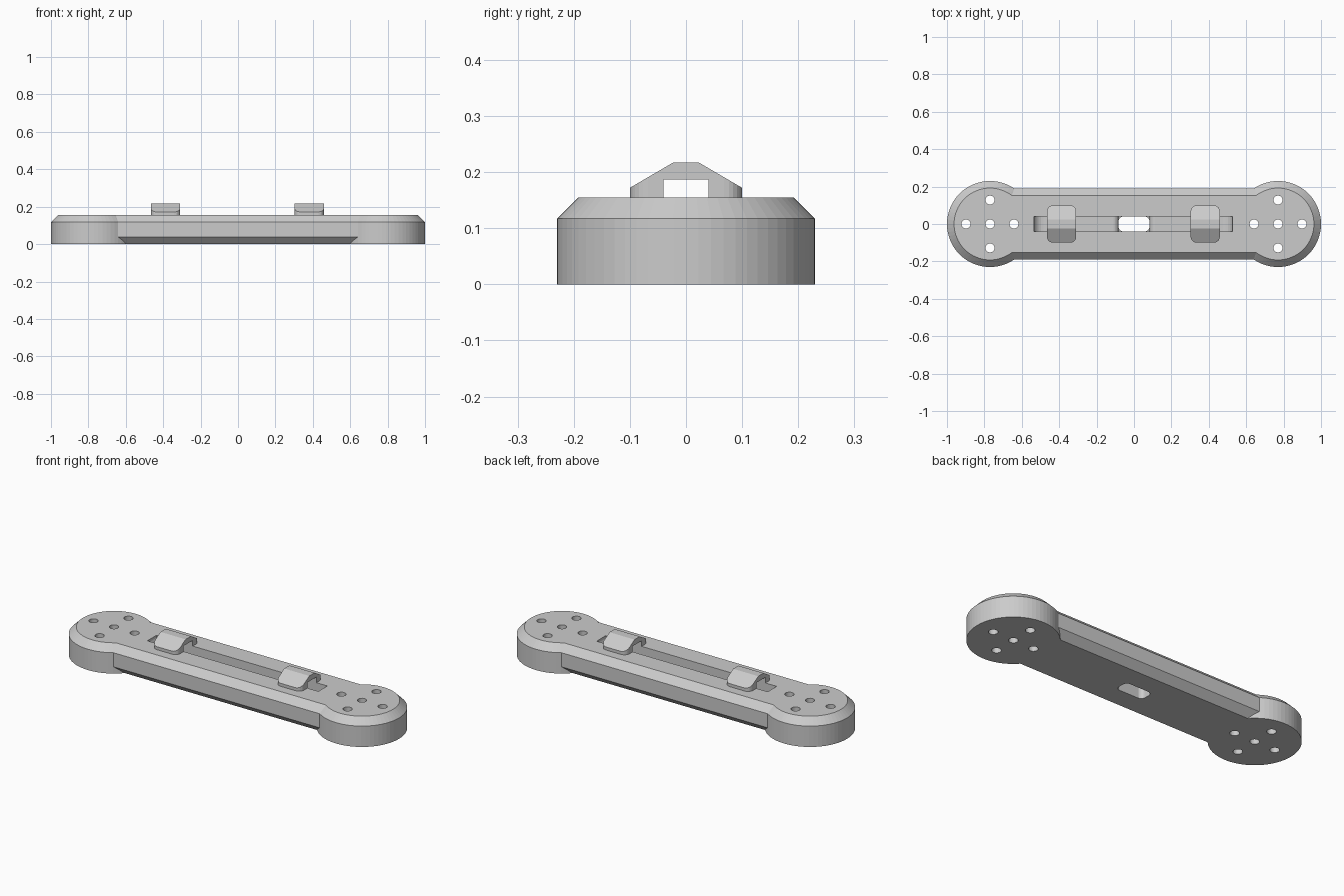
import bpy
import bmesh
from math import cos, sin, pi, radians

if "Cube" in bpy.data.objects:
    bpy.data.objects.remove(bpy.data.objects["Cube"], do_unlink=True)

grey = bpy.data.materials.new("light_grey")
grey.use_nodes = True
GREY = (0.6, 0.6, 0.6, 1)
grey.diffuse_color = GREY
grey.node_tree.nodes["Principled BSDF"].inputs["Base Color"].default_value = GREY

TOP, CHAMFER = 0.155, 0.038
DISC_X, DISC_R, BAR_Y = 0.77, 0.23, 0.19
GROOVE_Y, FLOOR = 0.04, 0.105


def add_object(name, bm):
    bmesh.ops.recalc_face_normals(bm, faces=bm.faces)
    mesh = bpy.data.meshes.new(name)
    bm.to_mesh(mesh)
    bm.free()
    mesh.materials.append(grey)
    obj = bpy.data.objects.new(name, mesh)
    bpy.context.collection.objects.link(obj)
    return obj


def prism(name, outline, low, high, axis):
    """Extrude a 2D outline along x, y or z."""
    place = {"x": lambda a, b, t: (t, a, b),
             "y": lambda a, b, t: (a, t, b),
             "z": lambda a, b, t: (a, b, t)}[axis]
    bm = bmesh.new()
    face = bm.faces.new([bm.verts.new(place(a, b, low)) for a, b in outline])
    grown = bmesh.ops.extrude_face_region(bm, geom=[face])
    verts = [g for g in grown["geom"] if isinstance(g, bmesh.types.BMVert)]
    bmesh.ops.translate(bm, verts=verts, vec=place(0, 0, high - low))
    return add_object(name, bm)


def arc(cx, cy, r, start, end, steps):
    angles = [radians(start + (end - start) * i / steps) for i in range(steps + 1)]
    return [(cx + r * cos(a), cy + r * sin(a)) for a in angles]


def rounded_rect(cx, hx, hy, r):
    pts = []
    for k, (sx, sy) in enumerate([(1, 1), (-1, 1), (-1, -1), (1, -1)]):
        pts += arc(cx + sx * (hx - r), sy * (hy - r), r, 90 * k, 90 * k + 90, 6)
    return pts


def boolean(target, tool, operation):
    """Apply a boolean and throw the tool away."""
    mod = target.modifiers.new(operation.lower(), "BOOLEAN")
    mod.operation, mod.object, mod.solver = operation, tool, "EXACT"
    graph = bpy.context.evaluated_depsgraph_get()
    graph.update()
    mesh = bpy.data.meshes.new_from_object(target.evaluated_get(graph))
    target.modifiers.clear()
    target.data = mesh
    bpy.data.objects.remove(tool, do_unlink=True)


def chamfered_disc(x):
    bm = bmesh.new()
    profile = [(DISC_R, 0), (DISC_R, TOP - CHAMFER), (DISC_R - CHAMFER, TOP)]
    n = 64
    rings = [[bm.verts.new((x + r * cos(2 * pi * i / n), r * sin(2 * pi * i / n), z))
              for i in range(n)] for r, z in profile]
    for a, b in zip(rings, rings[1:]):
        for i in range(n):
            j = (i + 1) % n
            bm.faces.new((a[i], a[j], b[j], b[i]))
    bm.faces.new(rings[0])
    bm.faces.new(rings[-1])
    return add_object("end_disc", bm)


# Bar with chamfered long edges, joined to a disc at each end
inner = BAR_Y - CHAMFER
half = [(inner, 0), (BAR_Y, CHAMFER), (BAR_Y, TOP - CHAMFER), (inner, TOP)]
body = prism("body", half + [(-y, z) for y, z in reversed(half)], -DISC_X, DISC_X, "x")
for side in (-1, 1):
    boolean(body, chamfered_disc(side * DISC_X), "UNION")

# Cable groove with curved ends, rolling over into the middle slot
r_end, r_roll, slot_x = 0.05, 0.03, 0.083


def groove_side(end):
    pts = [(end, TOP + 0.05)] + arc(end - r_end, TOP, r_end, 0, -90, 6)
    return pts + arc(slot_x + r_roll, FLOOR - r_roll, r_roll, 90, 180, 6)


left = [(-x, z) for x, z in reversed(groove_side(0.535))]
groove = prism("groove_cutter", groove_side(0.527) + left, -GROOVE_Y, GROOVE_Y, "y")
boolean(body, groove, "DIFFERENCE")
slot = prism("slot_cutter", rounded_rect(0, slot_x, GROOVE_Y - 0.0005, 0.025), -0.1, 0.1, "z")
boolean(body, slot, "DIFFERENCE")

# Five screw holes in each disc
for side in (-1, 1):
    for dx, dy in [(0, 0), (1, 0), (-1, 0), (0, 1), (0, -1)]:
        hole = prism("hole_cutter", arc(side * DISC_X + dx * 0.128, dy * 0.128, 0.024,
                                        0, 345, 23), -0.1, 0.3, "z")
        boolean(body, hole, "DIFFERENCE")

# Bridge clips over the groove, rounded in plan
clip_half = [(GROOVE_Y, 0.187), (GROOVE_Y, TOP), (0.1, TOP), (0.1, 0.172), (0.023, 0.217)]
clip_outline = clip_half + [(-y, z) for y, z in reversed(clip_half)]
for name, x in (("right_clip", -0.387), ("left_clip", 0.381)):
    clip = prism(name, clip_outline, x - 0.1, x + 0.1, "x")
    plan = prism("clip_plan", rounded_rect(x, 0.078, 0.1, 0.032), 0.1, 0.3, "z")
    boolean(clip, plan, "INTERSECT")
